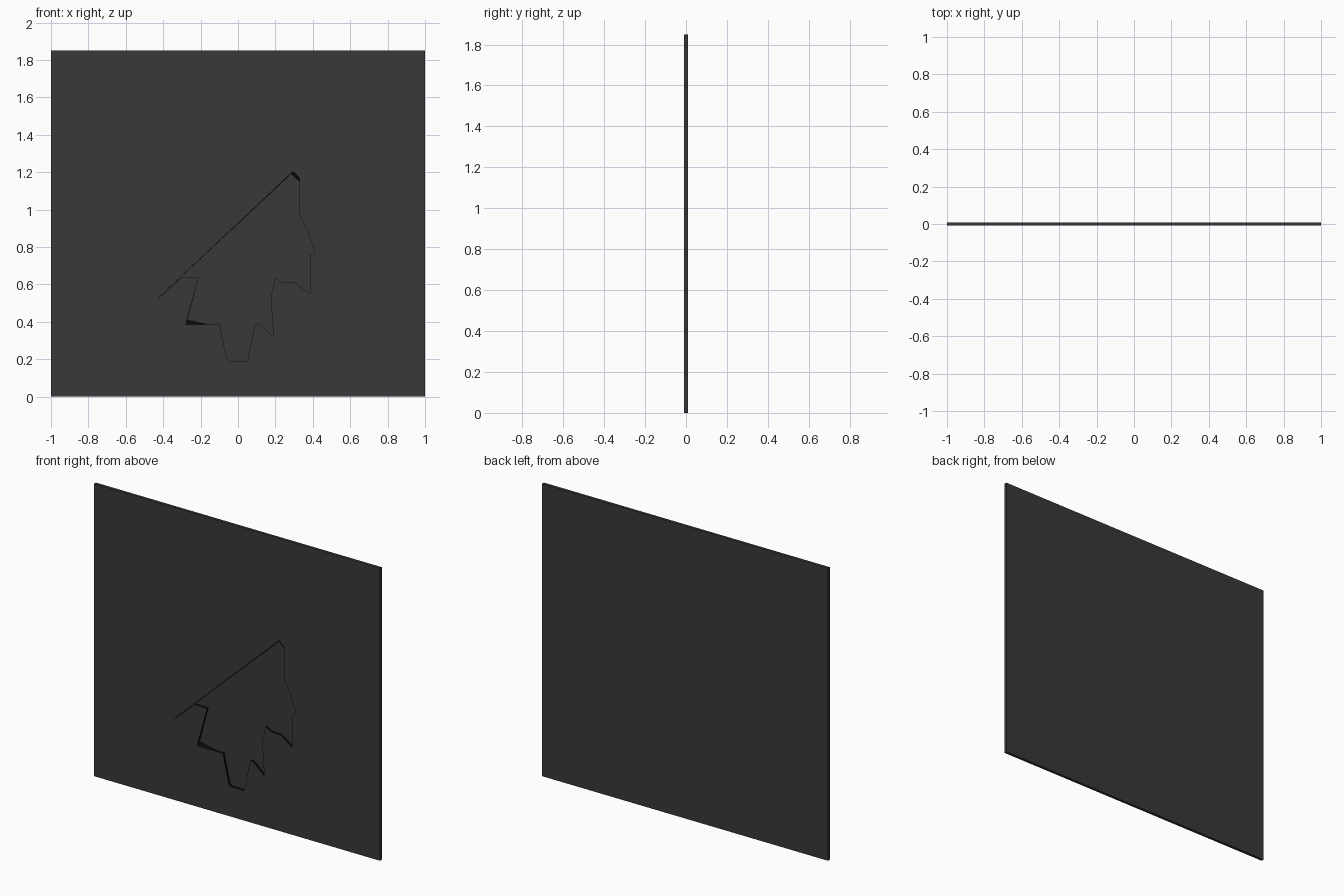
import bpy, bmesh

if "Cube" in bpy.data.objects:
    bpy.data.objects.remove(bpy.data.objects["Cube"])

THICK, DEPTH = 0.018, 0.014
FRONT, BACK = -THICK / 2, THICK / 2


def material(name, value):
    mat = bpy.data.materials.new(name)
    mat.diffuse_color = (value, value, value, 1)
    mat.use_nodes = True
    mat.node_tree.nodes["Principled BSDF"].inputs["Base Color"].default_value = mat.diffuse_color
    return mat


# Recess outline on the front face (x, z), clockwise from the upper tip
outline = [(0.295, 1.205), (0.33, 1.17), (0.33, 0.97), (0.375, 0.88),
           (0.41, 0.775), (0.385, 0.755), (0.385, 0.55), (0.305, 0.61),
           (0.24, 0.61), (0.2, 0.635), (0.175, 0.53), (0.19, 0.32),
           (0.11, 0.39), (0.09, 0.385), (0.05, 0.19), (-0.05, 0.19),
           (-0.06, 0.21), (-0.10, 0.385), (-0.16, 0.385), (-0.28, 0.385),
           (-0.21, 0.64), (-0.295, 0.64), (-0.45, 0.505)]

# The recess floor follows the outline, except where a wall slopes
floor_outline = list(outline)
floor_outline[0] = (0.285, 1.192)
floor_outline[1] = (0.33, 1.15)
floor_outline[19] = (-0.272, 0.41)
frame = [(-1, 0), (1, 0), (1, 1.85), (-1, 1.85)]

bm = bmesh.new()


def ring(points, y):
    return [bm.verts.new((x, y, z)) for x, z in points]


def bridge(a, b, mat=0):
    n = len(a)
    for i in range(n):
        j = (i + 1) % n
        bm.faces.new((a[i], a[j], b[j], b[i])).material_index = mat


# Slab sides and back
front_frame, back_frame = ring(frame, FRONT), ring(frame, BACK)
bridge(front_frame, back_frame)
bm.faces.new(back_frame)

# Recess walls and floor
rim, base = ring(outline, FRONT), ring(floor_outline, FRONT + DEPTH)
bridge(rim, base, 1)
bm.faces.new(base)

# Front face around the recess
loops = [bm.edges.get((r[i], r[(i + 1) % len(r)]))
         for r in (front_frame, rim) for i in range(len(r))]
bmesh.ops.triangle_fill(bm, edges=loops, use_beauty=True, normal=(0, -1, 0))
bmesh.ops.recalc_face_normals(bm, faces=bm.faces)

mesh = bpy.data.meshes.new("recessed_panel")
bm.to_mesh(mesh)
bm.free()
mesh.materials.append(material("dark_grey", 0.04))
mesh.materials.append(material("recess_black", 0.003))
panel = bpy.data.objects.new("recessed_panel", mesh)
bpy.context.collection.objects.link(panel)
